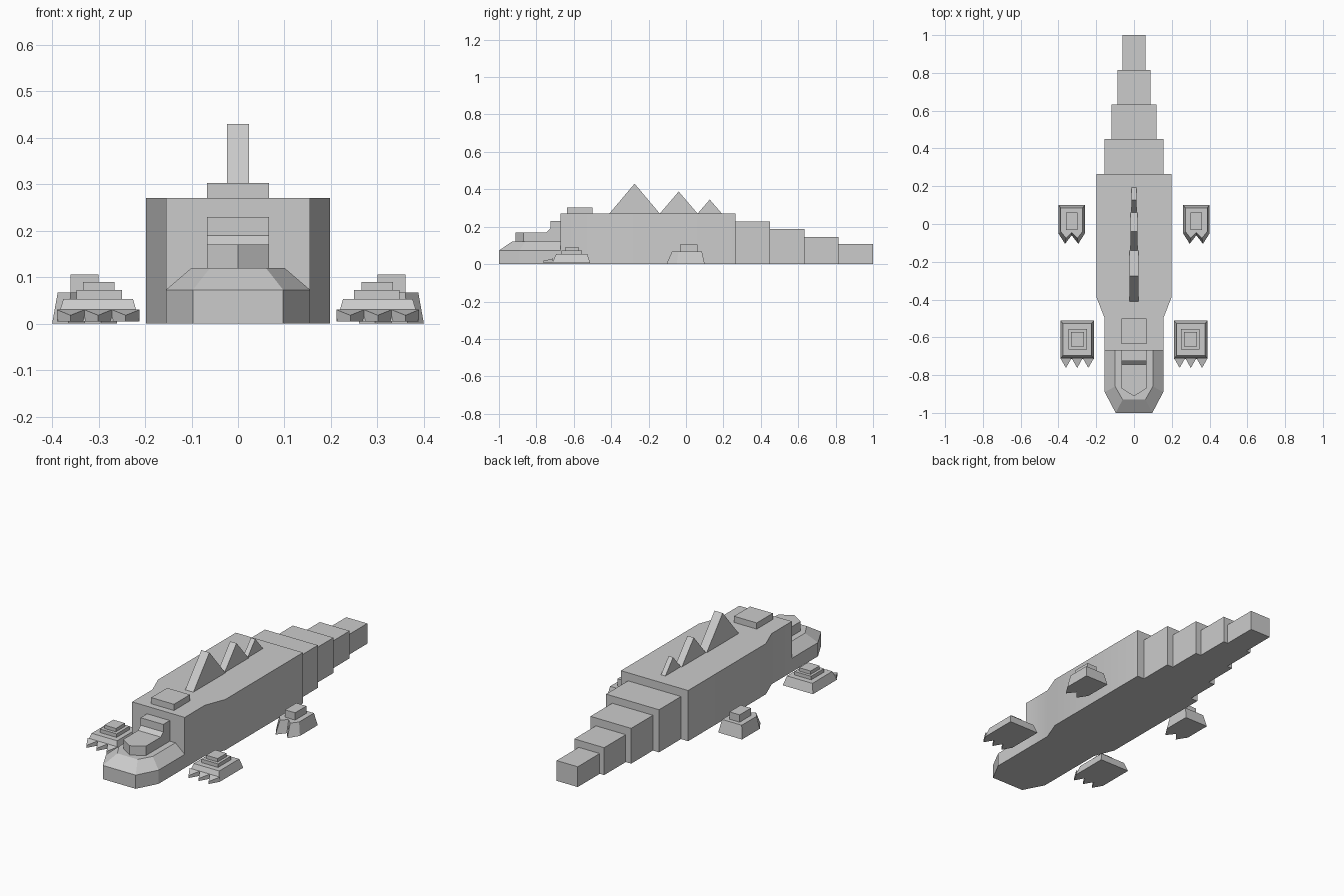
import bpy, bmesh, math

if "Cube" in bpy.data.objects:
    bpy.data.objects.remove(bpy.data.objects["Cube"])

grey = bpy.data.materials.new("stone grey")
grey.diffuse_color = (0.6, 0.6, 0.6, 1)
grey.use_nodes = True
grey.node_tree.nodes["Principled BSDF"].inputs["Base Color"].default_value = grey.diffuse_color


def loft(name, rings, smooth=False):
    """Skin a stack of equal-length point rings and cap both ends."""
    bm = bmesh.new()
    loops = [[bm.verts.new(p) for p in ring] for ring in rings]
    n = len(loops[0])
    for a, b in zip(loops, loops[1:]):
        for i in range(n):
            j = (i + 1) % n
            bm.faces.new((a[i], a[j], b[j], b[i]))
    bm.faces.new(loops[0][::-1])
    bm.faces.new(loops[-1])
    bmesh.ops.recalc_face_normals(bm, faces=bm.faces)
    me = bpy.data.meshes.new(name)
    bm.to_mesh(me)
    bm.free()
    me.materials.append(grey)
    ob = bpy.data.objects.new(name, me)
    bpy.context.collection.objects.link(ob)
    if smooth:
        bpy.ops.object.select_all(action='DESELECT')
        ob.select_set(True)
        bpy.context.view_layer.objects.active = ob
        bpy.ops.object.shade_smooth_by_angle(angle=math.radians(30))
    return ob


def ring(outline, z):
    return [(x, y, z) for x, y in outline]


def sym(half):
    """Close a right-hand outline by mirroring it across x = 0."""
    return half + [(-x, y) for x, y in reversed(half) if x > 0]


def rect(x0, x1, y0, y1):
    return [(x0, y0), (x1, y0), (x1, y1), (x0, y1)]


def box(name, x0, x1, y0, y1, z0, z1):
    r = rect(x0, x1, y0, y1)
    return loft(name, [ring(r, z0), ring(r, z1)])


def side_prism(name, w, profile):
    """Extrude a (y, z) profile across x."""
    return loft(name, [[(s * w, y, z) for y, z in profile] for s in (-1, 1)])


# Body
body = sym([(0.155, -0.67), (0.155, -0.5), (0.198, -0.39), (0.198, 0.265)])
loft("body", [ring(body, 0), ring(body, 0.27)], True)
box("head_plate", -0.067, 0.067, -0.635, -0.5, 0.27, 0.303)

# Snout with sloped upper edge
jaw = sym([(0.097, -1.0), (0.155, -0.89), (0.155, -0.67)])
jaw_top = sym([(0.06, -0.93), (0.1, -0.86), (0.1, -0.67)])
loft("snout", [ring(jaw, 0), ring(jaw, 0.073), ring(jaw_top, 0.12)])

# Nose ridge and the stepped brow behind it
nose = sym([(0, -0.912), (0.067, -0.87), (0.067, -0.67)])
loft("nose", [ring(nose, 0.12), ring(nose, 0.17)], True)
side_prism("brow", 0.067, [(-0.745, 0.17), (-0.725, 0.19), (-0.725, 0.23),
                           (-0.67, 0.23), (-0.67, 0.17)])

# Back spikes
for i, (y0, y1, z, w) in enumerate([(-0.41, -0.14, 0.43, 0.024),
                                    (-0.14, 0.062, 0.388, 0.019),
                                    (0.062, 0.192, 0.345, 0.013)]):
    side_prism(f"back_spike_{i + 1}", w,
               [(y0, 0.27), ((y0 + y1) / 2, z), (y1, 0.27)])

# Stepped tail
for i, (y0, y1, w, z) in enumerate([(0.265, 0.45, 0.156, 0.227),
                                    (0.45, 0.633, 0.12, 0.188),
                                    (0.633, 0.815, 0.088, 0.146),
                                    (0.815, 1.0, 0.062, 0.108)]):
    box(f"tail_step_{i + 1}", -w, w, y0, y1, 0, z)


for s, side in ((1, "right"), (-1, "left")):
    def flip(pts):
        return [(s * x, y) for x, y in pts]

    # Front foot: sloped pad, two ankle steps, three claws
    loft(f"front_foot_{side}",
         [ring(flip(rect(0.212, 0.39, -0.715, -0.512)), 0.005),
          ring(flip(rect(0.226, 0.376, -0.695, -0.527)), 0.053)])
    for k, (x0, x1, y0, y1, z0, z1) in enumerate(
            [(0.25, 0.348, -0.665, -0.557, 0.053, 0.072),
             (0.266, 0.334, -0.648, -0.573, 0.072, 0.09)]):
        box(f"front_ankle_{side}_{k + 1}", *sorted((s * x0, s * x1)), y0, y1, z0, z1)
    for k in range(3):
        x0 = 0.212 + k * 0.0593
        xs = (x0, x0 + 0.0593, x0 + 0.02965)
        ys = (-0.71, -0.71, -0.762)
        loft(f"front_claw_{side}_{k + 1}",
             [[(s * x, y, 0.005) for x, y in zip(xs, ys)],
              [(s * x, y, z) for x, y, z in zip(xs, ys, (0.03, 0.03, 0.018))]])

    # Back foot: tapered pad with two toes, one ankle block
    low = [(0.26, 0.1), (0.4, 0.1), (0.4, -0.05), (0.365, -0.105),
           (0.33, -0.06), (0.295, -0.105), (0.26, -0.05)]
    high = [(0.272, 0.085), (0.388, 0.085), (0.388, -0.04), (0.36, -0.075),
            (0.33, -0.045), (0.3, -0.075), (0.272, -0.04)]
    loft(f"back_foot_{side}", [ring(flip(low), 0), ring(flip(high), 0.067)])
    box(f"back_ankle_{side}", *sorted((s * 0.3, s * 0.36)), -0.033, 0.062, 0.067, 0.106)
